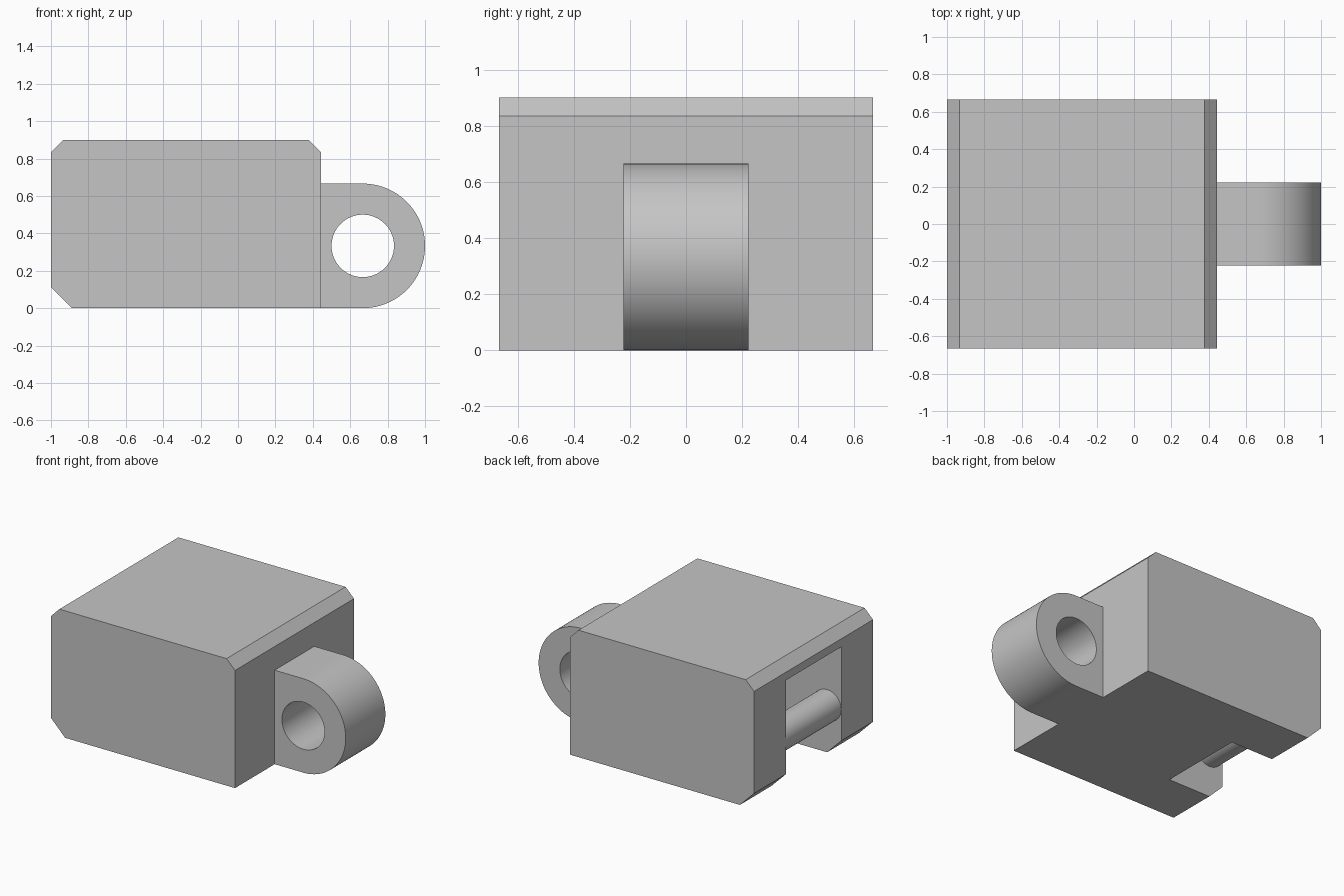
import bpy, bmesh
from math import sin, cos, pi

if "Cube" in bpy.data.objects:
    bpy.data.objects.remove(bpy.data.objects["Cube"])

grey = bpy.data.materials.new("plain grey")
grey.use_nodes = True
grey.diffuse_color = (0.56, 0.56, 0.56, 1)
grey.node_tree.nodes["Principled BSDF"].inputs["Base Color"].default_value = grey.diffuse_color


def extrude_profile(name, points, half_width):
    """Extrude an x-z outline symmetrically along y."""
    bm = bmesh.new()
    face = bm.faces.new([bm.verts.new((x, -half_width, z)) for x, z in points])
    new = bmesh.ops.extrude_face_region(bm, geom=[face])["geom"]
    verts = [g for g in new if isinstance(g, bmesh.types.BMVert)]
    bmesh.ops.translate(bm, verts=verts, vec=(0, 2 * half_width, 0))
    bmesh.ops.recalc_face_normals(bm, faces=bm.faces)
    mesh = bpy.data.meshes.new(name)
    bm.to_mesh(mesh)
    bm.free()
    mesh.materials.append(grey)
    obj = bpy.data.objects.new(name, mesh)
    bpy.context.collection.objects.link(obj)
    return obj


def arc(cx, cz, r, start, end, steps):
    angles = [start + (end - start) * i / steps for i in range(steps + 1)]
    return [(cx + r * cos(a), cz + r * sin(a)) for a in angles]


def activate(obj):
    bpy.ops.object.select_all(action="DESELECT")
    obj.select_set(True)
    bpy.context.view_layer.objects.active = obj


def cut(obj, cutter):
    cutter.hide_render = True
    mod = obj.modifiers.new("cut", "BOOLEAN")
    mod.operation, mod.solver, mod.object = "DIFFERENCE", "EXACT", cutter
    activate(obj)
    bpy.ops.object.modifier_apply(modifier=mod.name)
    bpy.data.objects.remove(cutter)


LEFT, RIGHT, TOP = -1.0, 0.443, 0.9
BEVEL, FOOT = 0.066, 0.111
AXIS_Z = 0.333

# Chamfered block with an open slot in one end
body = extrude_profile("body_block", [
    (LEFT + FOOT, 0), (RIGHT, 0), (RIGHT, TOP - BEVEL), (RIGHT - BEVEL, TOP),
    (LEFT + BEVEL, TOP), (LEFT, TOP - BEVEL), (LEFT, FOOT)], 0.666)
cut(body, extrude_profile("slot_cutter", [
    (-1.2, -0.2), (-0.556, -0.2), (-0.556, 0.777), (-1.2, 0.777)], 0.311))

# Cross pin spanning the slot
pin = extrude_profile("hinge_pin", arc(LEFT + 0.111, AXIS_Z, 0.111, 0, 2 * pi, 48)[:-1], 0.311)

# Rounded lug with a through hole
lug = extrude_profile("hinge_lug", [(RIGHT, 0)]
                      + arc(0.667, AXIS_Z, AXIS_Z, -pi / 2, pi / 2, 48)
                      + [(RIGHT, 2 * AXIS_Z)], 0.222)
cut(lug, extrude_profile("hole_cutter", arc(0.667, AXIS_Z, 0.167, 0, 2 * pi, 64)[:-1], 0.4))

for part in (pin, lug):
    activate(part)
    bpy.ops.object.shade_smooth_by_angle(angle=pi / 6)
